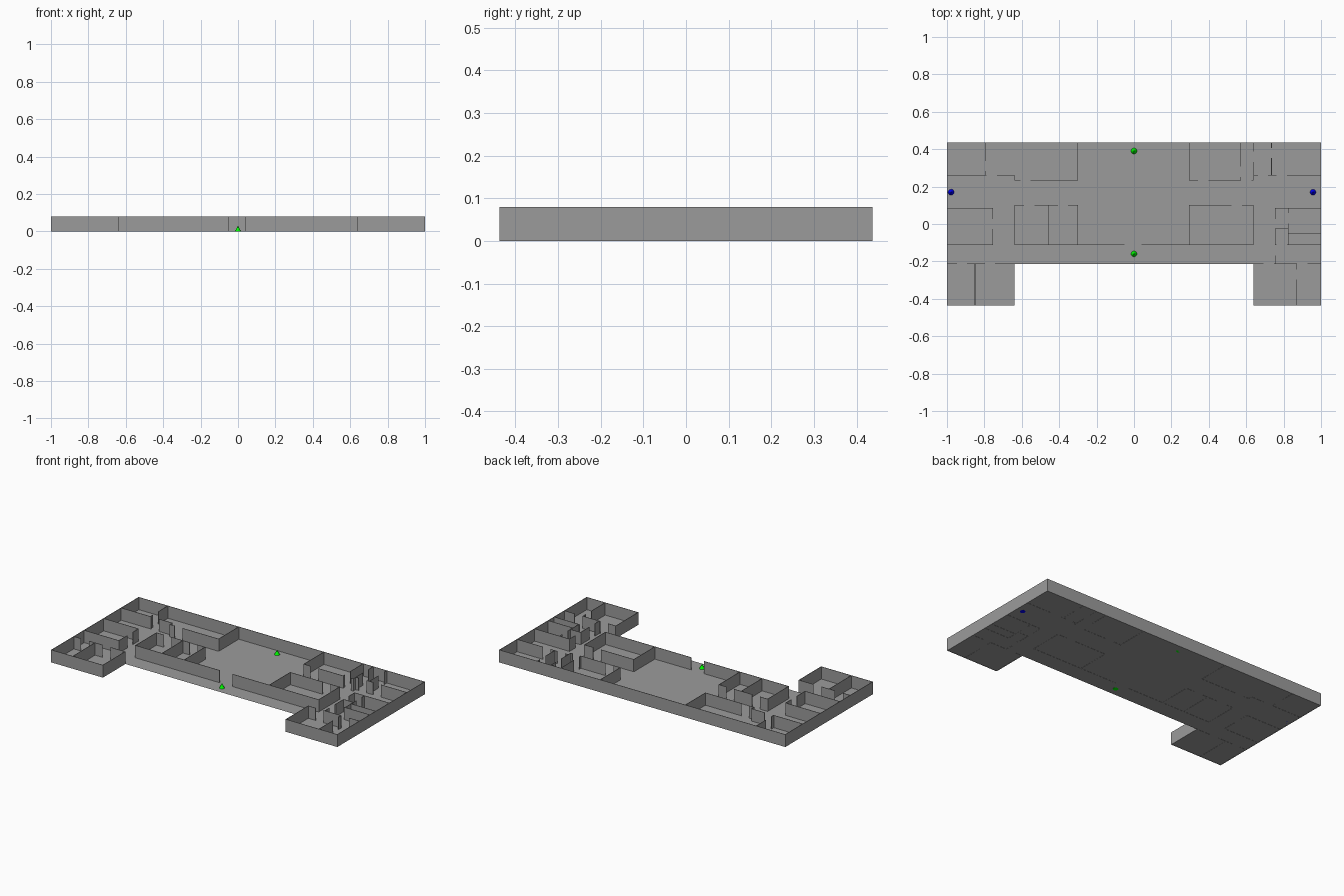
import bpy
import bmesh
from mathutils import Matrix, Vector

if "Cube" in bpy.data.objects:
    bpy.data.objects.remove(bpy.data.objects["Cube"], do_unlink=True)

HEIGHT, THICK, DOOR = 0.079, 0.003, 0.055
FLOOR = 0.001

# Plan lines shared by several parts
EDGE, BACK, FRONT = 1.0, 0.437, -0.437
WING, NOTCH, HALL = 0.64, -0.213, -0.11
ROOM_N, ROOM_S, INNER = 0.235, 0.10, 0.295
OFFICE_N, OFFICE_S = 0.26, 0.085


def colour(name, rgba):
    mat = bpy.data.materials.new(name)
    mat.use_nodes = True
    mat.diffuse_color = rgba
    mat.node_tree.nodes["Principled BSDF"].inputs["Base Color"].default_value = rgba
    return mat


plaster = colour("dark_grey", (0.33, 0.33, 0.33, 1))
green = colour("green", (0, 1, 0, 1))
blue = colour("blue", (0, 0, 1, 1))


def finish(bm, name, mat):
    mesh = bpy.data.meshes.new(name)
    bm.to_mesh(mesh)
    bm.free()
    mesh.materials.append(mat)
    obj = bpy.data.objects.new(name, mesh)
    bpy.context.collection.objects.link(obj)


def along_x(y, start, end, *doors):
    return ("x", y, start, end, doors)


def along_y(x, start, end, *doors):
    return ("y", x, start, end, doors)


def add_panel(bm, axis, line, start, end):
    """One straight piece of wall, kept inside the outer footprint."""
    limit = (BACK if axis == "x" else EDGE) - THICK / 2
    line = max(-limit, min(limit, line))
    middle, length = (start + end) / 2, end - start
    place = (middle, line) if axis == "x" else (line, middle)
    size = (length, THICK) if axis == "x" else (THICK, length)
    matrix = Matrix.Translation(Vector((*place, HEIGHT / 2)))
    matrix = matrix @ Matrix.Diagonal((*size, HEIGHT, 1))
    bmesh.ops.create_cube(bm, size=1, matrix=matrix)


def walls(name, *runs):
    """Walls of one room; each run is split at its door centres."""
    bm = bmesh.new()
    for axis, line, start, end, doors in runs:
        begin = start
        for door in sorted(doors):
            if door - DOOR / 2 > begin:
                add_panel(bm, axis, line, begin, door - DOOR / 2)
            begin = door + DOOR / 2
        if end > begin:
            add_panel(bm, axis, line, begin, end)
    finish(bm, name, plaster)


# Floor with the two front wings
half = [(WING, NOTCH), (WING, FRONT), (EDGE, FRONT), (EDGE, BACK)]
outline = half + [(-x, y) for x, y in reversed(half)]
bm = bmesh.new()
bm.faces.new([bm.verts.new((x, y, FLOOR)) for x, y in outline])
finish(bm, "floor", plaster)

# Outer shell
walls("back_wall", along_x(BACK, -EDGE, EDGE))
for side, sign in (("left", 1), ("right", -1)):
    a, b = sorted((sign * WING, sign * EDGE))
    walls(side + "_outer_walls",
          along_y(sign * EDGE, FRONT, BACK),
          along_y(sign * WING, FRONT, NOTCH),
          along_x(FRONT, a, b))

# Entrance wall, open in the middle
walls("entrance_wall", along_x(HALL, -WING, -0.05), along_x(HALL, 0.04, WING))

# Right wing
walls("right_wing_rooms",
      along_x(NOTCH, -EDGE, -WING, -0.92, -0.77),
      along_y(-0.85, FRONT, NOTCH))

# Left wing
walls("left_wing_rooms",
      along_x(NOTCH, WING, EDGE, 0.72, 0.90),
      along_y(0.87, FRONT, NOTCH, -0.27))

# Right rear corner
walls("right_rear_office",
      along_x(OFFICE_N, -EDGE, -WING, -0.76),
      along_y(-0.795, OFFICE_N, BACK, 0.31))
walls("right_rear_hall_room",
      along_y(-WING, ROOM_N, OFFICE_N),
      along_x(ROOM_N, -WING, -0.3, -0.58),
      along_y(-0.3, ROOM_N, BACK))

# Right middle rooms
walls("right_side_office",
      along_x(OFFICE_S, -EDGE, -0.755),
      along_x(HALL, -EDGE, -0.755),
      along_y(-0.755, HALL, OFFICE_S, 0.0))
walls("right_centre_rooms",
      along_y(-WING, HALL, ROOM_S),
      along_y(-0.455, HALL, ROOM_S),
      along_y(-0.3, HALL, ROOM_S),
      along_x(ROOM_S, -WING, -0.3, -0.56, -0.38))

# Left centre room
walls("left_centre_room",
      along_y(INNER, HALL, ROOM_S),
      along_y(WING, HALL, ROOM_S),
      along_x(ROOM_S, INNER, WING, 0.55))

# Left rear rooms
walls("left_rear_hall_room",
      along_y(INNER, ROOM_N, BACK),
      along_x(ROOM_N, INNER, WING, 0.37, 0.60),
      along_y(0.57, ROOM_N, BACK, 0.28))
walls("left_rear_offices",
      along_y(WING, ROOM_N, BACK, 0.36),
      along_y(0.735, OFFICE_N, BACK, 0.38),
      along_x(OFFICE_N, WING, EDGE, 0.69, 0.79))

# Left middle rooms
walls("left_side_office",
      along_x(OFFICE_S, 0.755, EDGE),
      along_y(0.755, HALL, OFFICE_S, 0.0),
      along_y(0.825, HALL, OFFICE_S, 0.03),
      along_x(-0.025, 0.755, 0.825),
      along_x(-0.05, 0.825, EDGE),
      along_x(HALL, 0.755, EDGE, 0.79),
      along_y(0.755, NOTCH, HALL, -0.14))


# Cone markers at the entrances
def marker(name, x, y, base, mat):
    bm = bmesh.new()
    tall = 0.03
    bmesh.ops.create_cone(bm, cap_ends=True, segments=24, radius1=0.016, radius2=0,
                          depth=tall,
                          matrix=Matrix.Translation((x, y, base + tall / 2)))
    finish(bm, name, mat)


marker("front_marker", 0, -0.16, 0, green)
marker("back_marker", 0, 0.39, FLOOR, green)
marker("right_marker", -0.978, 0.17, FLOOR, blue)
marker("left_marker", 0.957, 0.17, 0, blue)
